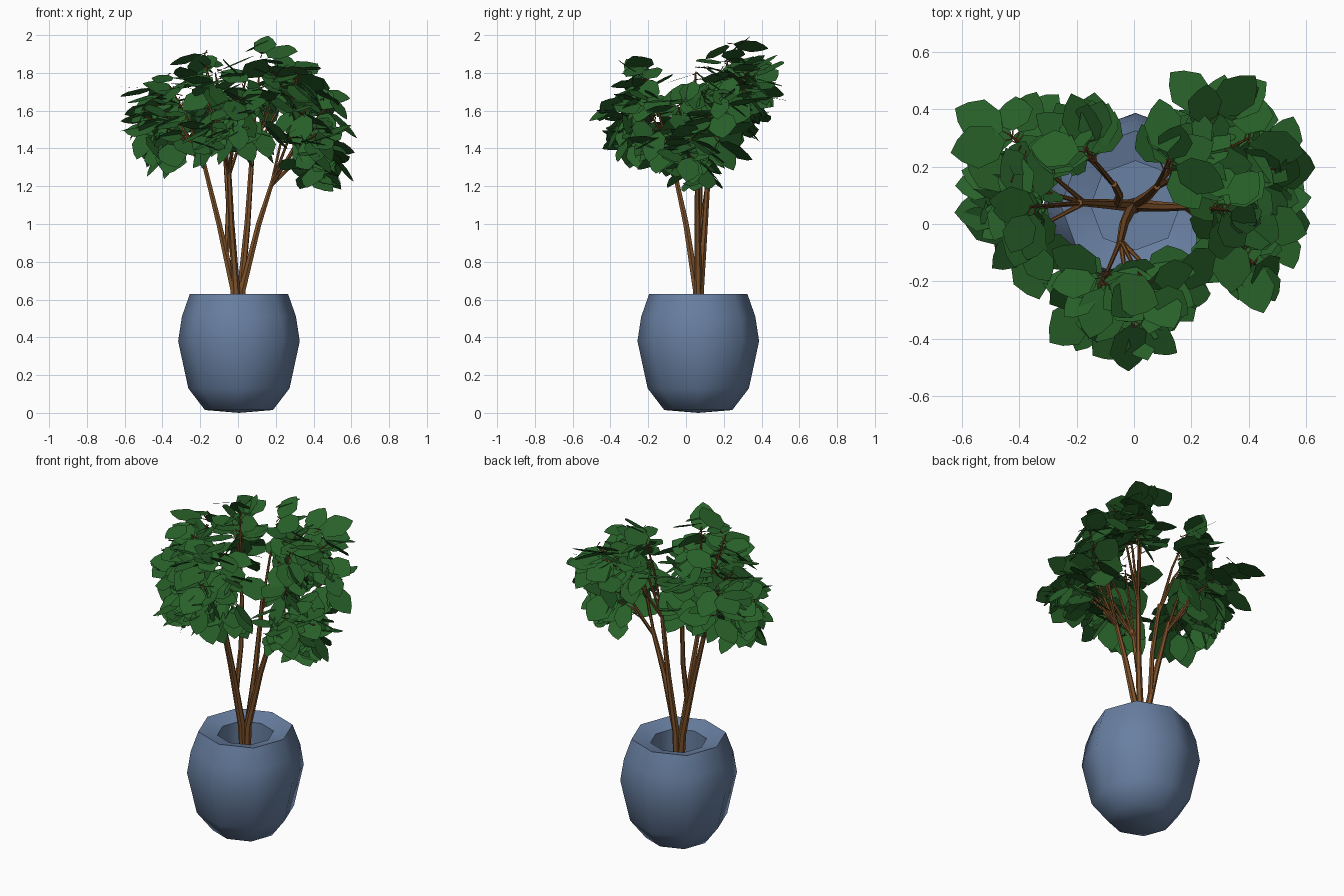
import bpy, bmesh, math, random
from mathutils import Vector

if "Cube" in bpy.data.objects:
    bpy.data.objects.remove(bpy.data.objects["Cube"])

random.seed(11)


def material(name, rgb):
    m = bpy.data.materials.new(name)
    m.diffuse_color = (*rgb, 1)
    m.use_nodes = True
    m.node_tree.nodes["Principled BSDF"].inputs["Base Color"].default_value = m.diffuse_color
    return m


BLUE = material("slate_blue", (0.14, 0.215, 0.36))
BROWN = material("bark_brown", (0.21, 0.085, 0.024))
GREEN = material("leaf_green", (0.021, 0.118, 0.022))


def finish(name, bm, mat):
    me = bpy.data.meshes.new(name)
    bm.to_mesh(me)
    bm.free()
    ob = bpy.data.objects.new(name, me)
    bpy.context.collection.objects.link(ob)
    me.materials.append(mat)
    return ob


def select(ob):
    bpy.ops.object.select_all(action='DESELECT')
    ob.select_set(True)
    bpy.context.view_layer.objects.active = ob


# Eight-sided pot: outer wall, inward sloping rim, inner well
CX, CY, SIDES = 0.005, 0.065, 8
PROFILE = [(0.18, 0.015), (0.268, 0.13), (0.322, 0.38), (0.302, 0.51),
           (0.26, 0.63), (0.155, 0.60), (0.155, 0.40)]
bm = bmesh.new()
rings = []
for r, z in PROFILE:
    ring = []
    for k in range(SIDES):
        a, rk = k * math.tau / SIDES, r * (1.03 if k % 2 else 1)
        ring.append(bm.verts.new((CX + rk * math.cos(a), CY + rk * math.sin(a), z)))
    rings.append(ring)
for a, b in zip(rings, rings[1:]):
    for k in range(SIDES):
        n = (k + 1) % SIDES
        bm.faces.new((a[k], a[n], b[n], b[k]))
base = bm.verts.new((CX, CY, 0))
for k in range(SIDES):
    bm.faces.new((rings[0][(k + 1) % SIDES], rings[0][k], base))
bm.faces.new(rings[-1])
bmesh.ops.recalc_face_normals(bm, faces=bm.faces[:])
pot = finish("pot", bm, BLUE)
select(pot)
bpy.ops.object.shade_smooth_by_angle(angle=math.radians(60))

# Stems: path points, tips of the twigs that fork from the top, leaf spread
STEMS = [
    ([(0, 0.065, 0.4), (-0.022, 0.065, 0.65), (-0.10, 0.07, 1.0), (-0.19, 0.075, 1.36)],
     [(-0.49, 0.04, 1.57), (-0.40, -0.06, 1.52), (-0.44, 0.15, 1.66), (-0.43, 0.31, 1.68),
      (-0.36, 0.06, 1.73)], 115),
    ([(0, 0.06, 0.4), (-0.01, 0.055, 0.65), (-0.035, 0.0, 1.0), (-0.05, -0.07, 1.32)],
     [(-0.14, -0.27, 1.50), (0.0, -0.36, 1.62), (0.13, -0.22, 1.64), (-0.12, -0.22, 1.80),
      (0.05, -0.22, 1.80)], 115),
    ([(0.01, 0.07, 0.4), (0.015, 0.075, 0.65), (0.05, 0.10, 1.0), (0.08, 0.13, 1.45)],
     [(0.12, 0.22, 1.86), (0.28, 0.38, 1.76), (0.40, 0.30, 1.78), (0.24, 0.22, 1.82)], 110),
    ([(0.01, 0.065, 0.4), (0.022, 0.065, 0.65), (0.11, 0.06, 1.0), (0.19, 0.06, 1.25)],
     [(0.49, 0.20, 1.64), (0.32, 0.05, 1.80), (0.42, -0.14, 1.48), (0.51, 0.02, 1.42),
      (0.42, 0.08, 1.36), (0.36, -0.04, 1.62)], 125),
    ([(-0.06, 0.07, 0.85), (-0.05, 0.10, 1.1), (-0.07, 0.14, 1.4)],
     [(-0.17, 0.26, 1.84), (-0.19, 0.26, 1.70)], 70),
]

curve = bpy.data.curves.new("stems", 'CURVE')
curve.dimensions = '3D'
curve.bevel_depth = 1.0
curve.bevel_resolution = 1
curve.use_fill_caps = True


def branch(points, r0, r1):
    s = curve.splines.new('POLY')
    s.points.add(len(points) - 1)
    for i, p in enumerate(points):
        s.points[i].co = (*p, 1)
        s.points[i].radius = r0 + (r1 - r0) * i / (len(points) - 1)


# Leaf outline: distance along the leaf, signed half width
HALF = [(0.20, 0.30), (0.58, 0.38), (0.84, 0.20)]
OUTLINE = [(0, 0)] + HALF + [(1, 0)] + [(a, -w) for a, w in reversed(HALF)]
CENTRE = Vector((-0.01, 0.06, 0))
leaves = bmesh.new()


def leaf(root, azimuth, pitch, length, roll):
    """One flat pointed leaf on a thin stalk; skipped outside the crown."""
    d = Vector((math.cos(azimuth) * math.cos(pitch),
                math.sin(azimuth) * math.cos(pitch), math.sin(pitch)))
    flat = Vector((-math.sin(azimuth), math.cos(azimuth), 0))
    side = flat * math.cos(roll) + d.cross(flat) * math.sin(roll)
    start = root + d * 0.03
    pts = [start + d * (a * length) + side * (w * length) for a, w in OUTLINE]
    for p in pts:
        flat_dist = (Vector((p.x, p.y, 0)) - CENTRE).length
        if abs(p.x) > 0.65 or abs(p.y) > 0.54 or not 1.17 < p.z < 2 or flat_dist < 0.14:
            return False
        if p.x < 0 and p.y < 0 and -0.26 < p.x + 0.3 * p.y < -0.24 and p.y > -0.1:
            return False
    branch([root, start], 0.003, 0.002)
    leaves.faces.new([leaves.verts.new(p) for p in pts])
    return True


for path, tips, spread in STEMS:
    path = [Vector(p) for p in path]
    branch(path, 0.025 if len(path) == 4 else 0.015, 0.012)
    fork = path[-1]
    for tip in tips:
        tip = Vector(tip)
        # Twig bends upward first, then outward
        mid = fork.lerp(tip, 0.45) + Vector((0, 0, 0.03))
        branch([path[-2].lerp(fork, 0.8), mid, tip], 0.009, 0.004)
        away = tip - CENTRE
        outward = math.atan2(away.y, away.x)
        count = 0
        for k in range(80):
            t = (k % 16) / 15
            root = mid.lerp(tip, 0.3 + 0.7 * t)
            root.z += random.uniform(-0.09, 0.10)
            # Leaves near the top lift, lower ones hang
            pitch = random.uniform(-72, 18) + (18 if root.z > 1.75 else 0)
            if leaf(root, outward + math.radians(random.uniform(-spread, spread)),
                    math.radians(pitch),
                    random.uniform(0.145, 0.20), random.uniform(-0.7, 0.7)):
                count += 1
            if count == 17:
                break

# Topmost leaf on the back of the crown
leaf(Vector((0.12, 0.20, 1.88)), math.radians(75), math.radians(38), 0.16, 0.1)

finish("leaves", leaves, GREEN)

stems = bpy.data.objects.new("stems", curve)
bpy.context.collection.objects.link(stems)
curve.materials.append(BROWN)
select(stems)
bpy.ops.object.convert(target='MESH')
bpy.ops.object.shade_smooth_by_angle(angle=math.radians(50))
